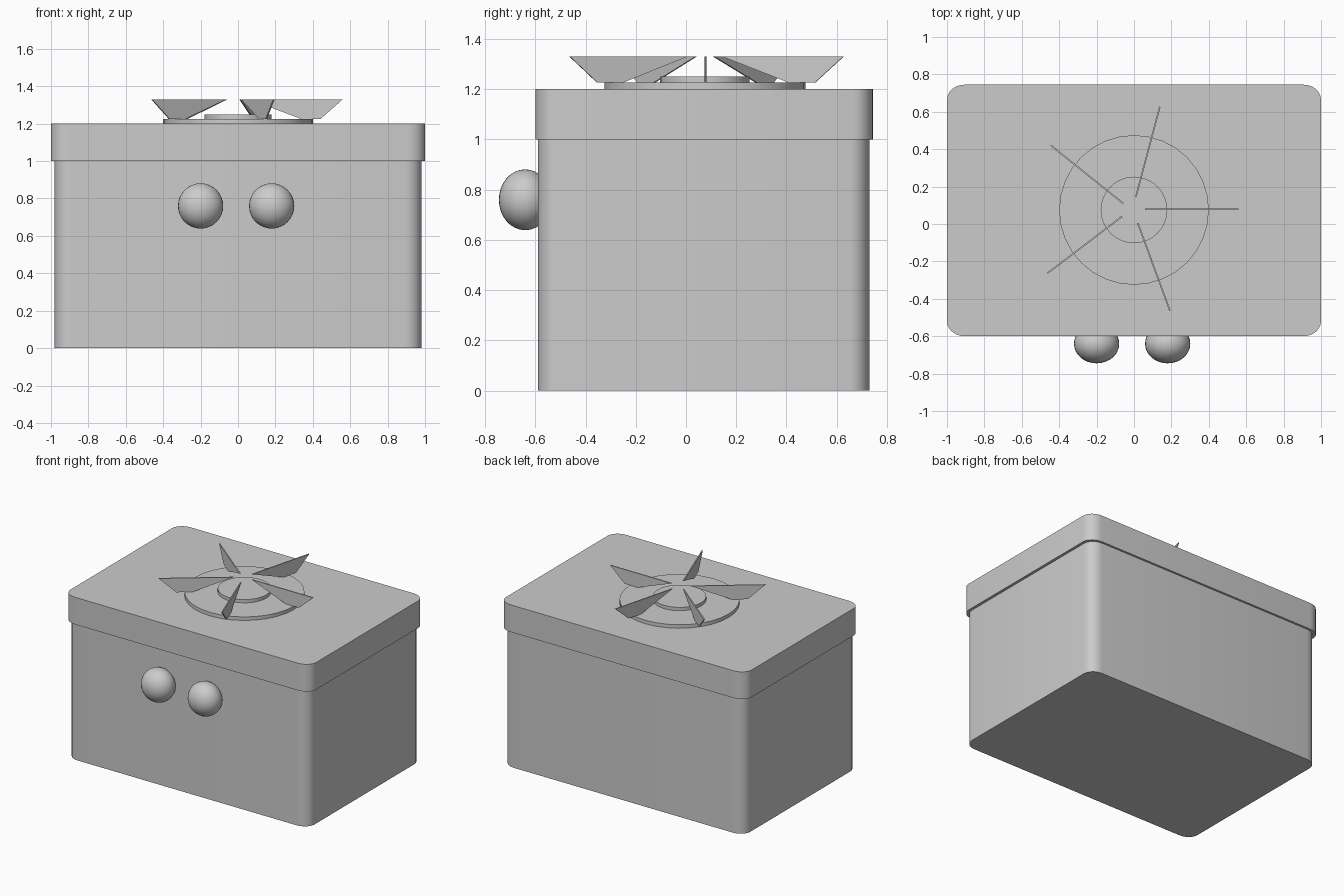
import bpy, bmesh, math
from mathutils import Vector

if "Cube" in bpy.data.objects:
    bpy.data.objects.remove(bpy.data.objects["Cube"])


def finish(bm, name, smooth=True):
    bmesh.ops.recalc_face_normals(bm, faces=bm.faces)
    mesh = bpy.data.meshes.new(name)
    bm.to_mesh(mesh)
    bm.free()
    obj = bpy.data.objects.new(name, mesh)
    bpy.context.collection.objects.link(obj)
    if smooth:
        bpy.ops.object.select_all(action='DESELECT')
        obj.select_set(True)
        bpy.context.view_layer.objects.active = obj
        bpy.ops.object.shade_smooth_by_angle(angle=math.radians(30))
    return obj


def extruded(name, outline, offset, smooth=True):
    """Solid made by sweeping a closed outline along an offset."""
    bm = bmesh.new()
    face = bm.faces.new([bm.verts.new(p) for p in outline])
    res = bmesh.ops.extrude_face_region(bm, geom=[face], use_keep_orig=True)
    verts = [v for v in res['geom'] if isinstance(v, bmesh.types.BMVert)]
    bmesh.ops.translate(bm, verts=verts, vec=offset)
    return finish(bm, name, smooth)


def rounded_box(name, x, y0, y1, z0, z1, rx, ry, steps=6):
    corners = [(x - rx, y1 - ry, 0), (-x + rx, y1 - ry, 90),
               (-x + rx, y0 + ry, 180), (x - rx, y0 + ry, 270)]
    pts = []
    for cx, cy, start in corners:
        for i in range(steps + 1):
            a = math.radians(start + 90 * i / steps)
            pts.append((cx + rx * math.cos(a), cy + ry * math.sin(a), z0))
    return extruded(name, pts, (0, 0, z1 - z0))


def disc(name, r, z0, z1, sides=32):
    pts = [(r * math.cos(math.tau * i / sides),
            CENTRE_Y + r * math.sin(math.tau * i / sides), z0) for i in range(sides)]
    return extruded(name, pts, (0, 0, z1 - z0))


CENTRE_Y = 0.075

# Box body and overhanging lid
rounded_box("body", 0.98, -0.59, 0.73, 0, 1.0, 0.09, 0.08)
rounded_box("lid", 1.0, -0.6, 0.745, 1.0, 1.2, 0.095, 0.08)

# Stepped burner on the lid
disc("burner_plate", 0.4, 1.2, 1.226)
disc("burner_cap", 0.178, 1.226, 1.25)

# Five upright pot supports, from inner to outer top point
supports = [((0.06, 0.078), (0.56, 0.078)), ((0.01, 0.145), (0.138, 0.627)),
            ((-0.058, 0.11), (-0.444, 0.42)), ((-0.064, 0.04), (-0.462, -0.263)),
            ((0.02, 0.005), (0.192, -0.463))]
profile = [(0.0, 1.33), (1.0, 1.33), (0.765, 1.226), (0.55, 1.226)]
for i, (inner, outer) in enumerate(supports):
    a, b = Vector((*inner, 0)), Vector((*outer, 0))
    side = (b - a).normalized().cross(Vector((0, 0, 1))) * 0.008
    pts = [a.lerp(b, t) + Vector((0, 0, z)) - side / 2 for t, z in profile]
    extruded(f"pot_support_{i + 1}", pts, side, smooth=False)

# Round control knobs on the front
for label, x in (("left", -0.2), ("right", 0.18)):
    bm = bmesh.new()
    bmesh.ops.create_uvsphere(bm, u_segments=32, v_segments=16, radius=1)
    bmesh.ops.scale(bm, vec=(0.121, 0.105, 0.121), verts=bm.verts)
    bmesh.ops.translate(bm, vec=(x, -0.64, 0.76), verts=bm.verts)
    finish(bm, f"{label}_knob")
